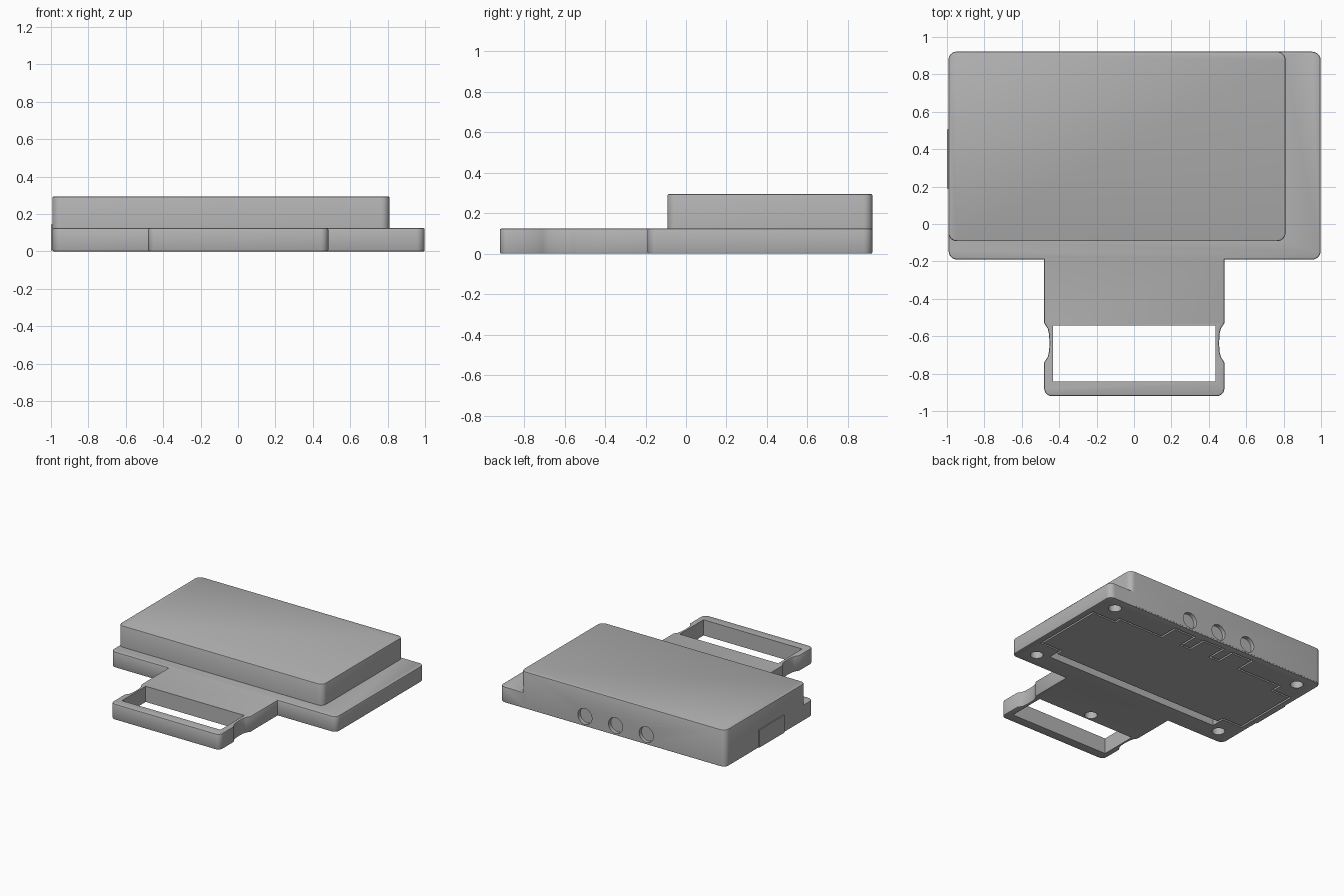
import bpy, bmesh, math
from mathutils import Vector, Matrix

if "Cube" in bpy.data.objects:
    bpy.data.objects.remove(bpy.data.objects["Cube"])

grey = bpy.data.materials.new("plain_grey")
grey.use_nodes = True
colour = (0.45, 0.45, 0.45, 1)
grey.diffuse_color = colour
grey.node_tree.nodes["Principled BSDF"].inputs["Base Color"].default_value = colour


def finish(name, bm):
    mesh = bpy.data.meshes.new(name)
    bmesh.ops.recalc_face_normals(bm, faces=bm.faces)
    bm.to_mesh(mesh)
    bm.free()
    mesh.materials.append(grey)
    obj = bpy.data.objects.new(name, mesh)
    bpy.context.collection.objects.link(obj)
    return obj


def rounded(points, steps=6):
    """Outline from (x, y, corner radius) entries; square corners only."""
    out = []
    for i, (x, y, r) in enumerate(points):
        p = Vector((x, y))
        if not r:
            out.append(p)
            continue
        a = (Vector(points[i - 1][:2]) - p).normalized() * r
        b = (Vector(points[(i + 1) % len(points)][:2]) - p).normalized() * r
        for k in range(steps + 1):
            t = math.pi / 2 * k / steps
            out.append(p + a * (1 - math.sin(t)) + b * (1 - math.cos(t)))
    return out


def prism(name, outline, z0, z1, bevel_levels=(), bevel=0.008):
    bm = bmesh.new()
    face = bm.faces.new([bm.verts.new((x, y, z0)) for x, y in outline])
    top = bmesh.ops.extrude_face_region(bm, geom=[face])["geom"]
    bmesh.ops.translate(bm, vec=(0, 0, z1 - z0),
                        verts=[v for v in top if isinstance(v, bmesh.types.BMVert)])
    edges = [e for e in bm.edges
             if any(all(abs(v.co.z - z) < 1e-4 for v in e.verts) for z in bevel_levels)]
    if edges:
        bmesh.ops.bevel(bm, geom=edges, offset=bevel, segments=2, profile=0.5, affect='EDGES')
    return finish(name, bm)


def box(x0, x1, y0, y1, r=0):
    return rounded([(x0, y0, r), (x1, y0, r), (x1, y1, r), (x0, y1, r)])


def cylinder(name, centre, radius, depth, axis='Z'):
    bm = bmesh.new()
    turn = Matrix.Rotation(math.pi / 2, 4, 'X') if axis == 'Y' else Matrix()
    bmesh.ops.create_cone(bm, cap_ends=True, segments=32, radius1=radius, radius2=radius,
                          depth=depth, matrix=Matrix.Translation(centre) @ turn)
    return finish(name, bm)


def combine(target, other, operation):
    mod = target.modifiers.new("combine", 'BOOLEAN')
    mod.operation, mod.solver, mod.object = operation, 'EXACT', other
    bpy.context.view_layer.objects.active = target
    bpy.ops.object.modifier_apply(modifier=mod.name)
    bpy.data.objects.remove(other)


def inset(points, d):
    """Shrink a counter-clockwise right-angled outline."""
    out = []
    for i, p in enumerate(points):
        a = (p - points[i - 1]).normalized()
        b = (points[(i + 1) % len(points)] - p).normalized()
        out.append(p + d * Vector((-a.y - b.y, a.x + b.x)))
    return out


# Base plate with the handle tongue and its side grips
grip = [(0.483, -0.74), (0.464, -0.71), (0.457, -0.68), (0.455, -0.64),
        (0.457, -0.59), (0.464, -0.56), (0.483, -0.53)]
base = [(-0.48, -0.92, 0.04), (0.483, -0.92, 0.04)]
base += [(x, y, 0) for x, y in grip]
base += [(0.483, -0.19, 0), (0.998, -0.19, 0.045), (0.998, 0.921, 0.045),
         (-0.991, 0.921, 0.045), (-0.991, -0.19, 0.045), (-0.48, -0.19, 0)]
base += [(-x + 0.003, y, 0) for x, y in reversed(grip)]
body = prism("body", rounded(base), 0, 0.125, (0, 0.125))

# Raised housing, flush with the back and right side
housing = prism("housing", box(-0.992, 0.81, -0.092, 0.922, 0.045), 0.009, 0.295, (0.295,))
combine(body, housing, 'UNION')

# Handle opening
combine(body, prism("handle_cut", box(-0.433, 0.435, -0.842, -0.542), -0.1, 0.3), 'DIFFERENCE')

# Round ports in the back
ports = (0.245, -0.025, -0.295)
for x in ports:
    combine(body, cylinder("port_cut", (x, 0.942, 0.08), 0.062, 0.1, 'Y'), 'DIFFERENCE')

# Screw holes underneath
for x, y in [(0.86, 0.81), (-0.855, 0.81), (0.86, -0.07), (-0.855, -0.07), (0, -0.485)]:
    combine(body, cylinder("screw_cut", (x, y, 0), 0.047, 0.16), 'DIFFERENCE')

# Bottom recess: stepped corners around the screws, a tab for each port
recess = [(-0.77, -0.03), (0.77, -0.03), (0.77, 0.08), (0.95, 0.08), (0.95, 0.67),
          (0.74, 0.67), (0.74, 0.72)]
for x in ports:
    recess += [(x + 0.1, 0.72), (x + 0.1, 0.87), (x - 0.1, 0.87), (x - 0.1, 0.72)]
recess += [(-0.78, 0.72), (-0.78, 0.64), (-0.945, 0.64), (-0.945, 0.08), (-0.77, 0.08)]
recess = [Vector(p) for p in recess]
combine(body, prism("recess_cut", recess, -0.05, 0.07), 'DIFFERENCE')

# Lid in the recess, leaving a seam and a wider slot at the front
lid = inset(recess, 0.014)
for p in lid:
    if p.y < 0:
        p.y += 0.055
prism("bottom_lid", lid, 0.0, 0.071)

# Thin cover on the right side
prism("side_cover", box(-1.0, -0.985, 0.19, 0.505), 0.005, 0.145)

# Smooth the rounded corners, keep real edges crisp
bpy.ops.object.select_all(action='DESELECT')
body.select_set(True)
bpy.context.view_layer.objects.active = body
bpy.ops.object.shade_smooth_by_angle(angle=math.radians(30))
